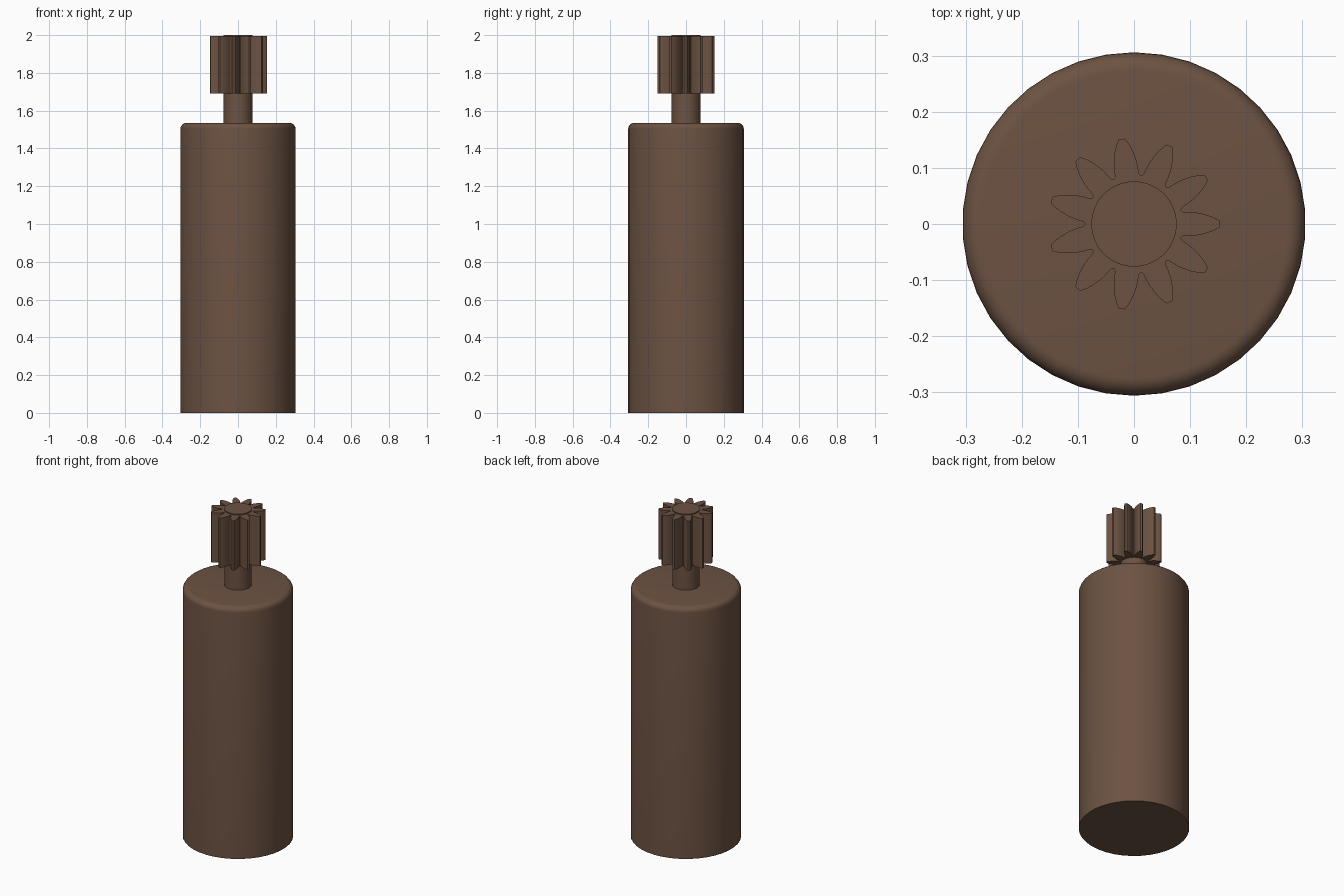
import bpy, bmesh
from math import sin, cos, pi, radians

if "Cube" in bpy.data.objects:
    bpy.data.objects.remove(bpy.data.objects["Cube"])

brown = bpy.data.materials.new("brown")
brown.diffuse_color = (0.15, 0.085, 0.055, 1)
brown.use_nodes = True
brown.node_tree.nodes["Principled BSDF"].inputs["Base Color"].default_value = brown.diffuse_color


def finish(name, bm):
    bmesh.ops.recalc_face_normals(bm, faces=bm.faces)
    mesh = bpy.data.meshes.new(name)
    bm.to_mesh(mesh)
    bm.free()
    mesh.materials.append(brown)
    ob = bpy.data.objects.new(name, mesh)
    bpy.context.collection.objects.link(ob)
    bpy.ops.object.select_all(action='DESELECT')
    ob.select_set(True)
    bpy.context.view_layer.objects.active = ob
    bpy.ops.object.shade_smooth_by_angle(angle=radians(30))


def turned(name, profile, sides):
    """Solid of revolution from (radius, z) points, capped at both ends."""
    bm = bmesh.new()
    rings = [[bm.verts.new((r * sin(2 * pi * i / sides), r * cos(2 * pi * i / sides), z))
              for i in range(sides)] for r, z in profile]
    for a, b in zip(rings, rings[1:]):
        for i in range(sides):
            j = (i + 1) % sides
            bm.faces.new((a[i], a[j], b[j], b[i]))
    bm.faces.new(rings[0])
    bm.faces.new(rings[-1])
    finish(name, bm)


# Motor body with a rounded top rim
R, TOP, FILLET = 0.306, 1.535, 0.032
rim = [(R - FILLET + FILLET * cos(pi / 2 * k / 6), TOP - FILLET + FILLET * sin(pi / 2 * k / 6))
       for k in range(7)]
turned("motor_body", [(R, 0)] + rim, 38)

# Drive shaft
turned("drive_shaft", [(0.076, TOP - 0.01), (0.076, 2.0)], 48)

# Pinion gear: one half tooth as (radius, half angle in degrees), mirrored and repeated
TEETH = 11
half = [(0.0875, 16.36), (0.088, 15.1), (0.0905, 13.9), (0.095, 13.0), (0.102, 12.1),
        (0.112, 10.6), (0.122, 8.8), (0.132, 6.9), (0.142, 4.8), (0.149, 3.1), (0.153, 2.1)]
tooth = [(r, -a) for r, a in half] + [(r, a) for r, a in half[:0:-1]]
bm = bmesh.new()
outline = []
for t in range(TEETH):
    for r, a in tooth:
        ang = 2 * pi * t / TEETH + radians(a)
        outline.append(bm.verts.new((r * cos(ang), r * sin(ang), 1.69)))
face = bm.faces.new(outline)
ext = bmesh.ops.extrude_face_region(bm, geom=[face], use_keep_orig=True)
top = [g for g in ext["geom"] if isinstance(g, bmesh.types.BMVert)]
bmesh.ops.translate(bm, verts=top, vec=(0, 0, 0.304))
finish("pinion_gear", bm)
